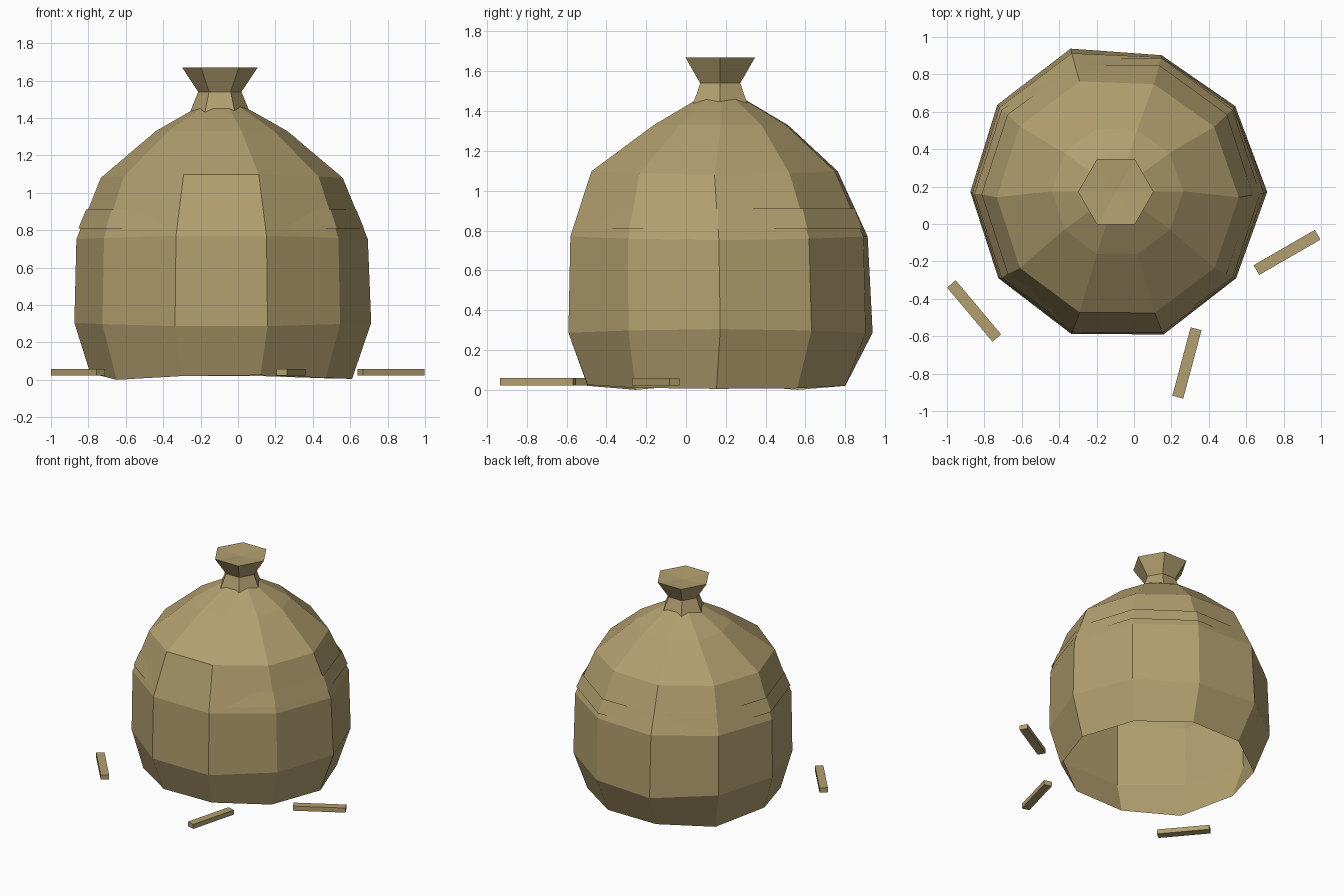
import bpy, bmesh, math
from mathutils import Matrix

if "Cube" in bpy.data.objects:
    bpy.data.objects.remove(bpy.data.objects["Cube"])

CX, CY = -0.09, 0.175          # sack axis

# one burlap colour
burlap = bpy.data.materials.new("burlap tan")
burlap.diffuse_color = (0.45, 0.35, 0.16, 1)
burlap.use_nodes = True
burlap.node_tree.nodes["Principled BSDF"].inputs["Base Color"].default_value = burlap.diffuse_color


def finish(name, bm):
    bmesh.ops.recalc_face_normals(bm, faces=bm.faces)
    me = bpy.data.meshes.new(name)
    bm.to_mesh(me)
    bm.free()
    me.materials.append(burlap)
    ob = bpy.data.objects.new(name, me)
    bpy.context.collection.objects.link(ob)
    return ob


def rings_to_mesh(bm, profile, sides, wobble=None, center=(CX, CY)):
    """Stack rings of (radius, z, y shift) and bridge them with quads."""
    rings = []
    for k, (r, z, shift) in enumerate(profile):
        ring = []
        for i in range(sides):
            a = 2 * math.pi * i / sides
            dr, dz = wobble(k, i, a) if wobble else (0, 0)
            ring.append(bm.verts.new((center[0] + (r + dr) * math.cos(a),
                                      center[1] + shift + (r + dr) * math.sin(a), z + dz)))
        rings.append(ring)
    for lo, hi in zip(rings, rings[1:]):
        for i in range(sides):
            j = (i + 1) % sides
            bm.faces.new((lo[i], lo[j], hi[j], hi[i]))
    return rings


def fan(bm, ring, x, y, z):
    tip = bm.verts.new((x, y, z))
    for a, b in zip(ring, ring[1:] + ring[:1]):
        bm.faces.new((a, b, tip))


# sack body: ten-sided lumpy bag, open underneath
lumps = [.012, -.01, -.022, .015, .002, -.005, -.005, .008, .012, -.004]
hem = [.005, .008, .02, .02, 0, .035, 0, .02, .025, .01]


def sag(k, i, a):
    if k == 0:                                   # uneven bottom edge
        return 0.02 * abs(math.cos(a)) ** 3, hem[i]
    return lumps[i] * (0, 1, .6, .4, .3)[k], (0, .01, -.01, -.01, 0)[k] * math.cos(2 * a)


bm = bmesh.new()
rings = rings_to_mesh(bm, [(.68, 0, -.022), (.79, .295, -.003), (.777, .762, -.01),
                           (.645, 1.09, -.032), (.35, 1.33, 0)], 10, sag)
fan(bm, rings[-1], CX, CY, 1.53)
finish("sack_body", bm)

# fabric band barely showing round the shoulder
bm = bmesh.new()
rings_to_mesh(bm, [(.764, .808, -.014), (.722, .91, -.014)], 10)
finish("sack_band", bm)

# tied neck and flared mouth, six-sided
bm = bmesh.new()
ends = rings_to_mesh(bm, [(.168, 1.41, 0), (.116, 1.54, 0), (.202, 1.67, 0)], 6,
                     center=(-.097, .172))
bm.faces.new(ends[0])
fan(bm, ends[-1], -.097, .172, 1.655)
finish("sack_neck", bm)

# loose straws on the ground
for n, (x, y, deg) in enumerate([(-.855, -.465, -50), (.283, -.743, 75), (.818, -.152, 30)]):
    bm = bmesh.new()
    bmesh.ops.create_cube(bm, size=1, matrix=Matrix.Translation((x, y, .041))
                          @ Matrix.Rotation(math.radians(deg), 4, 'Z')
                          @ Matrix.Diagonal((.378, .06, .036, 1)))
    finish(f"loose_straw_{n + 1}", bm)
